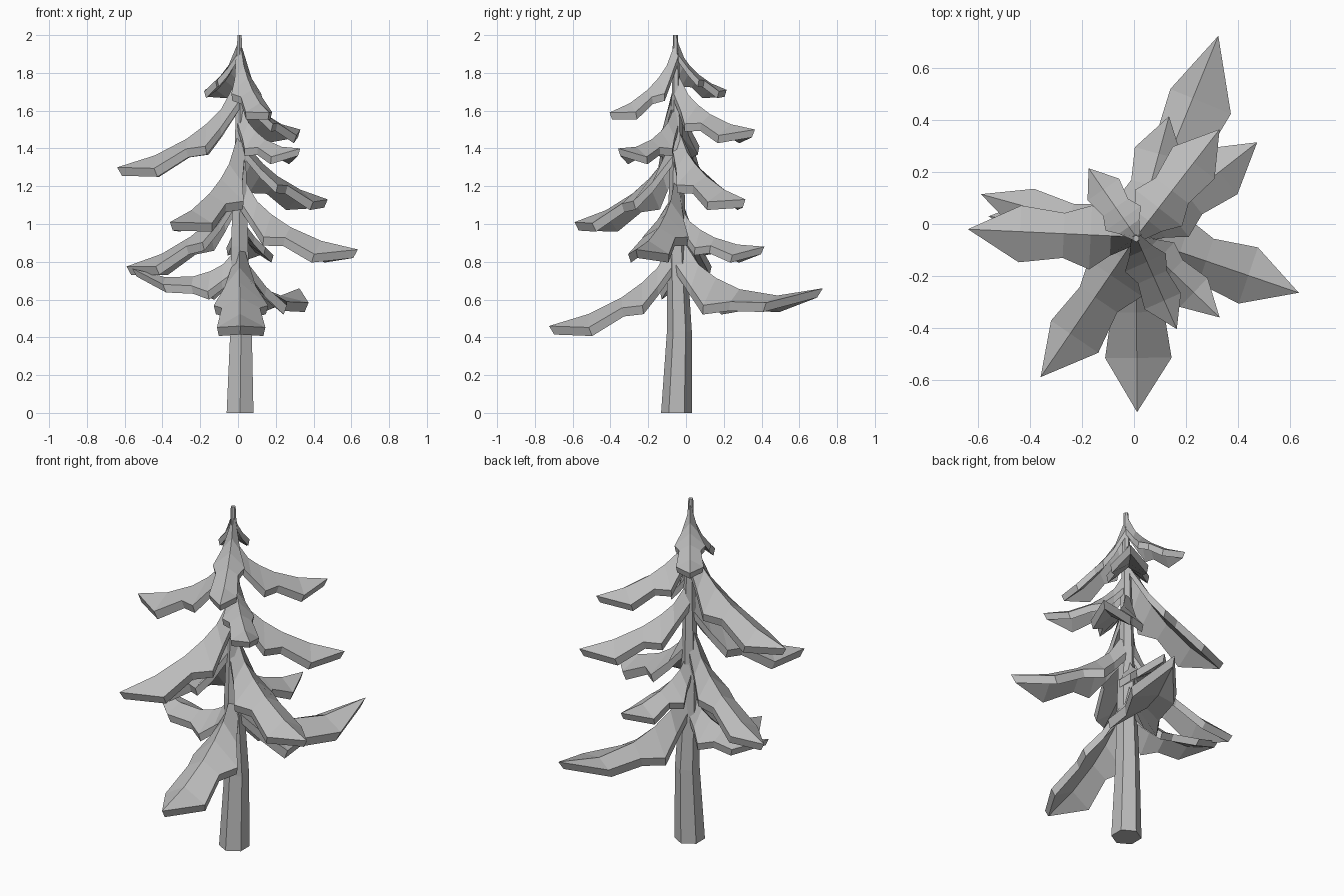
import bpy, bmesh, math
from mathutils import Vector

if "Cube" in bpy.data.objects:
    bpy.data.objects.remove(bpy.data.objects["Cube"])

grey = bpy.data.materials.new("plain grey")
grey.diffuse_color = (0.5, 0.5, 0.5, 1)
grey.use_nodes = True
grey.node_tree.nodes["Principled BSDF"].inputs["Base Color"].default_value = grey.diffuse_color


def finish(bm, name):
    bmesh.ops.recalc_face_normals(bm, faces=bm.faces)
    mesh = bpy.data.meshes.new(name)
    bm.to_mesh(mesh)
    bm.free()
    mesh.materials.append(grey)
    bpy.context.collection.objects.link(bpy.data.objects.new(name, mesh))


# Trunk: slightly bent, tapering six-sided column (x, y, z, radius)
bm = bmesh.new()
rings = []
for x, y, z, r in [(.011, -.05, 0, .082), (.016, -.035, .43, .066), (.008, -.05, .88, .052),
                   (.012, -.048, 1.45, .032), (.008, -.056, 2, .013)]:
    rings.append([bm.verts.new((x + r * math.cos(math.radians(30 + 60 * i)),
                                y + r * math.sin(math.radians(30 + 60 * i)), z)) for i in range(6)])
for a, b in zip(rings, rings[1:]):
    for i in range(6):
        j = (i + 1) % 6
        bm.faces.new((a[i], a[j], b[j], b[i]))
bm.faces.new(rings[0])
bm.faces.new(rings[-1])
finish(bm, "trunk")

# Branch stations: distance, ridge fall, half width, edge below ridge
STATIONS = [(0, 0, .03, .14), (.15, .37, .078, .10), (.27, .53, .135, .12),
            (.43, .69, .095, .055), (.69, .87, .12, .07), (1, 1, 0, 0)]


def branch(name, tip, root_z, upturn, right, left, sag=1):
    """Drooping ridged slab with a lobed outline, from the trunk to its tip."""
    root = Vector((.008, -.05, root_z))
    tip = Vector(tip)
    flat = Vector((tip.x - root.x, tip.y - root.y, 0))
    length = flat.length
    side = Vector((-flat.y, flat.x, 0)) / length
    size = .25 + .75 * length / .66
    fall = root_z - tip.z + upturn
    thick = .045 * (.5 + .5 * size)
    bm = bmesh.new()
    layers = []
    for low in (0, 1):
        rows = []
        for t, f, w, d in STATIONS:
            p = root + flat * (t * (1 - .04 * low))
            p.z += -fall * f + upturn * t * t - thick * low
            w *= size * (1 - .08 * low)
            drop = Vector((0, 0, d * size * (sag if t > .5 else 1)))
            mid = bm.verts.new(p)
            if w == 0:
                rows.append((mid, mid, mid))
            else:
                rows.append((bm.verts.new(p - side * w * right - drop), mid,
                             bm.verts.new(p + side * w * left - drop)))
        layers.append(rows)
        for a, b in zip(rows, rows[1:]):
            for k in (0, 1):
                bm.faces.new(list(dict.fromkeys((a[k], a[k + 1], b[k + 1], b[k]))))
    top, bot = layers
    for i in range(len(top) - 1):
        for k in (0, 2):
            bm.faces.new((top[i][k], top[i + 1][k], bot[i + 1][k], bot[i][k]))
    for k in (0, 1):
        bm.faces.new((top[0][k], top[0][k + 1], bot[0][k + 1], bot[0][k]))
    finish(bm, name)


# Branches from the top down: tip, root height, upturn, right and left width, tip sag
BRANCHES = [
    ((-.175, .215, 1.71), 1.98, 0, 1, 1), ((.165, -.405, 1.59), 1.98, 0, 1, .85),
    ((-.64, -.02, 1.30), 1.79, 0, .85, 1), ((.33, .365, 1.50), 1.81, .03, 1, 1),
    ((.33, -.36, 1.40), 1.65, .06, .85, .85), ((.475, .315, 1.13), 1.53, 0, 1, 1),
    ((-.36, -.59, 1.01), 1.50, 0, .75, 1.1), ((.635, -.265, .865), 1.28, .02, .95, .95),
    ((-.59, .115, .775), 1.29, 0, .65, 1), ((.135, .415, .88), 1.12, .05, 1, 1),
    ((.325, .725, .66), .97, .20, 1.1, .65, .45), ((.012, -.725, .46), .95, 0, 1, 1.1),
    ((-.56, .03, .765), .89, .16, .9, .9, .6),
]
for i, spec in enumerate(BRANCHES):
    branch(f"branch_{i + 1}", *spec)
